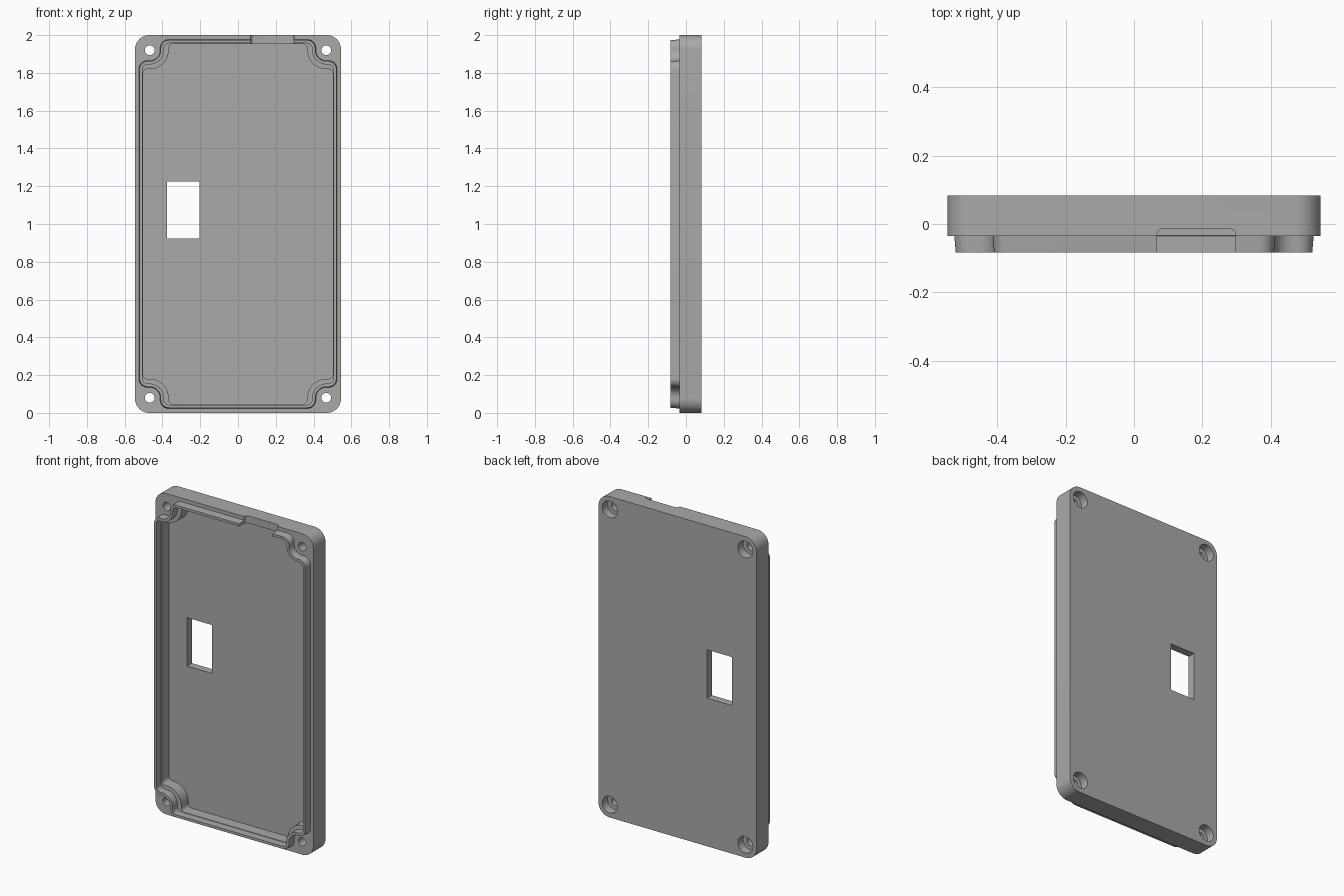
import bpy, bmesh
from math import sin, cos, pi, radians

if "Cube" in bpy.data.objects:
    bpy.data.objects.remove(bpy.data.objects["Cube"])

grey = bpy.data.materials.new("mid grey plastic")
grey.use_nodes = True
colour = (0.4, 0.4, 0.4, 1)
grey.diffuse_color = colour
grey.node_tree.nodes["Principled BSDF"].inputs["Base Color"].default_value = colour

HOLE_X, HOLE_Z = 0.467, 0.92   # screw centres, measured from the middle


def arc(cx, cz, r, start, end, n=10):
    """Points on an arc, angles in quarter turns."""
    angles = [(start + (end - start) * i / n) * pi / 2 for i in range(n + 1)]
    return [(cx + r * cos(a), cz + r * sin(a)) for a in angles]


def mirror_quarter(q):
    """Closed outline from its upper +x quarter."""
    left = [(-x, z) for x, z in reversed(q)]
    return q + left + [(x, -z) for x, z in reversed(q + left)]


def rounded(w, h, r):
    return mirror_quarter(arc(w - r, h - r, r, 0, 1))


def scalloped(w, h, r, f):
    """Rectangle whose corners curve inward round the screw holes."""
    return mirror_quarter(
        arc(w - f, HOLE_Z - r - f, f, 0, 1)
        + arc(HOLE_X, HOLE_Z, r, 3, 2)
        + arc(HOLE_X - r - f, h - f, f, 0, 1))


def loft(name, rings, x=0, z=1):
    """Solid through outlines placed at successive y depths."""
    bm = bmesh.new()
    loops = [[bm.verts.new((px + x, y, pz + z)) for px, pz in pts] for y, pts in rings]
    for a, b in zip(loops, loops[1:]):
        for i in range(len(a)):
            j = (i + 1) % len(a)
            bm.faces.new((a[i], a[j], b[j], b[i]))
    bm.faces.new(loops[0])
    bm.faces.new(loops[-1])
    bmesh.ops.recalc_face_normals(bm, faces=bm.faces)
    mesh = bpy.data.meshes.new(name)
    bm.to_mesh(mesh)
    bm.free()
    ob = bpy.data.objects.new(name, mesh)
    mesh.materials.append(grey)
    bpy.context.collection.objects.link(ob)
    return ob


def combine(target, other, operation):
    mod = target.modifiers.new(operation.lower(), "BOOLEAN")
    mod.object, mod.operation, mod.solver = other, operation, "EXACT"
    bpy.context.view_layer.objects.active = target
    bpy.ops.object.modifier_apply(modifier=mod.name)
    bpy.data.objects.remove(other)


# Cover plate with its raised, slightly tapered lip
cover = loft("enclosure_cover", [(-0.035, rounded(0.545, 1, 0.075)),
                                 (0.083, rounded(0.545, 1, 0.075))])
lip_base = scalloped(0.525, 0.977, 0.055, 0.045)
lip = loft("lip", [(-0.083, scalloped(0.521, 0.973, 0.058, 0.043)),
                   (-0.035, lip_base), (0, lip_base)])
combine(cover, lip, "UNION")

# Hollow interior, stepped in at the corners
upper = scalloped(0.505, 0.957, 0.075, 0.026)
lower = scalloped(0.502, 0.954, 0.1, 0.024)
combine(cover, loft("cavity", [(-0.12, upper), (-0.035, upper),
                               (-0.034, lower), (0.035, lower)]), "DIFFERENCE")

# Screw holes with counterbores at the back
for sx in (-1, 1):
    for sz in (-1, 1):
        small = arc(0, 0, 0.026, 0, 4, 32)[:-1]
        large = arc(0, 0, 0.052, 0, 4, 32)[:-1]
        screw = loft("screw_hole", [(-0.12, small), (0.03, small), (0.03, large), (0.12, large)],
                     sx * HOLE_X, 1 + sz * HOLE_Z)
        combine(cover, screw, "DIFFERENCE")

# Rectangular window
window = [(-0.376, -0.077), (-0.204, -0.077), (-0.204, 0.225), (-0.376, 0.225)]
combine(cover, loft("window", [(-0.12, window), (0.12, window)]), "DIFFERENCE")

# Round-cornered cable notch through the top wall
bm = bmesh.new()
profile = [(0.067, -0.12)] + arc(0.087, -0.033, 0.02, 2, 1, 6) \
    + arc(0.277, -0.033, 0.02, 1, 0, 6) + [(0.297, -0.12)]
face = bm.faces.new([bm.verts.new((x, y, 1.9)) for x, y in profile])
top = bmesh.ops.extrude_face_region(bm, geom=[face])["geom"]
bmesh.ops.translate(bm, vec=(0, 0, 0.2),
                    verts=[g for g in top if isinstance(g, bmesh.types.BMVert)])
bmesh.ops.recalc_face_normals(bm, faces=bm.faces)
mesh = bpy.data.meshes.new("notch")
bm.to_mesh(mesh)
bm.free()
mesh.materials.append(grey)
notch = bpy.data.objects.new("notch", mesh)
bpy.context.collection.objects.link(notch)
combine(cover, notch, "DIFFERENCE")

# Smooth the curved walls, keep the edges crisp
bpy.ops.object.select_all(action="DESELECT")
cover.select_set(True)
bpy.context.view_layer.objects.active = cover
bpy.ops.object.shade_smooth_by_angle(angle=radians(30))
